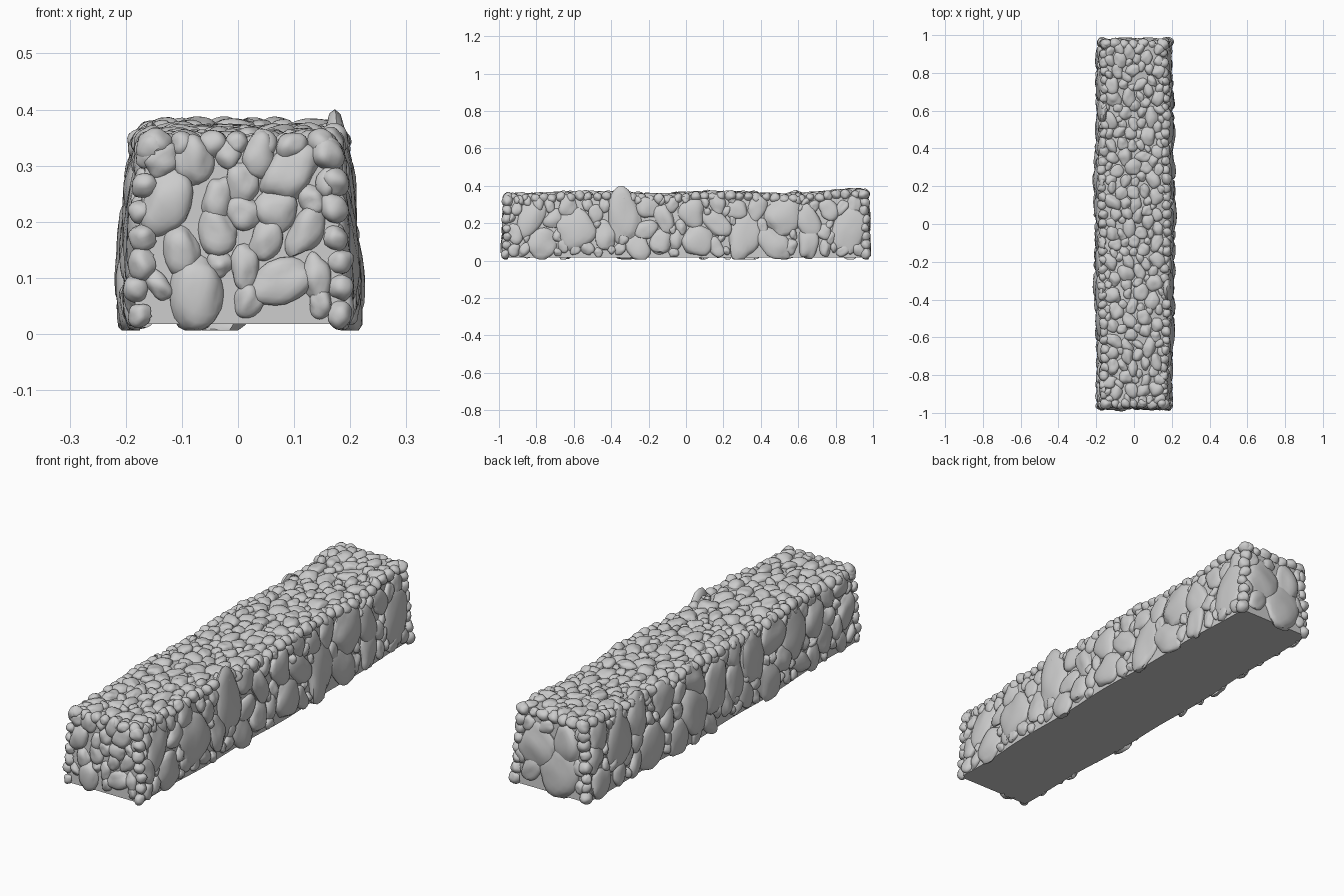
import bpy, bmesh, math, random
from mathutils import Vector, Matrix, noise

if "Cube" in bpy.data.objects:
    bpy.data.objects.remove(bpy.data.objects["Cube"])

random.seed(7)
BASE, END = 0.018, 0.968


def top_z(y):
    return 0.348 + 0.006 * math.sin(y * 9) + 0.012 * max(0, min(1, (y - 0.7) * 8))


def half_width(y, z, side):
    t = z / 0.35
    belly = 0.014 * math.cos(y * 1.5) ** 2 + 0.004 * math.sin(y * 11 + side)
    return 0.182 + (0.006 if side > 0 else 0) - 0.026 * t ** 1.6 + belly


# surface points of each wall face, from two parameters
def on_side(side):
    return lambda y, z: Vector((side * half_width(y, z, side), y, z))


def on_top(x, y):
    return Vector((x, y, top_z(y)))


def on_end(e):
    return lambda x, z: Vector((x, e * (END - 0.012 * z / 0.35), z))


def finish(bm, name, angle=40):
    me = bpy.data.meshes.new(name)
    bm.to_mesh(me)
    bm.free()
    ob = bpy.data.objects.new(name, me)
    bpy.context.collection.objects.link(ob)
    bpy.ops.object.select_all(action='DESELECT')
    ob.select_set(True)
    bpy.context.view_layer.objects.active = ob
    bpy.ops.object.shade_smooth_by_angle(angle=math.radians(angle))
    return ob


# one dome-shaped template stone, back part removed
tmp = bmesh.new()
bmesh.ops.create_icosphere(tmp, subdivisions=3, radius=1)
bmesh.ops.delete(tmp, geom=[v for v in tmp.verts if v.co.z < -0.5], context='VERTS')
tmp.verts.index_update()
T_VERTS = [v.co.copy() for v in tmp.verts]
T_FACES = [[v.index for v in f.verts] for f in tmp.faces]
tmp.free()


def add_stone(bm, pos, normal, a, b, h, spin, lump=0.3):
    seed = Vector((random.uniform(-50, 50), random.uniform(-50, 50), random.uniform(-50, 50)))
    rot = normal.to_track_quat('Z', 'Y').to_matrix() @ Matrix.Rotation(spin, 3, 'Z')
    vs = []
    for c in T_VERTS:
        k = 1 + lump * noise.noise(c * 1.1 + seed)
        z = math.copysign(abs(c.z) ** 0.85, c.z)
        p = pos + rot @ Vector((c.x * a * k, c.y * b * k, z * h * k))
        p.z = max(p.z, 0.006)
        vs.append(bm.verts.new(p))
    for f in T_FACES:
        bm.faces.new([vs[i] for i in f])


def pack(name, surf, normal, u_rng, v_rng, sizes, height):
    """Scatter stones over a face, large ones first, without much overlap."""
    bm, placed = bmesh.new(), []
    for r0, tries, fit in sizes:
        for _ in range(tries):
            r = r0 * random.uniform(0.85, 1.15)
            m = r * 0.75
            u = random.uniform(u_rng[0] + m, u_rng[1] - m)
            v = random.uniform(v_rng[0] + m, v_rng[1] - m)
            if any((u - p[0]) ** 2 + (v - p[1]) ** 2 < (fit * (r + p[2])) ** 2 for p in placed):
                continue
            placed.append((u, v, r))
            asp = random.uniform(1.0, 1.3)
            h = height(r)
            add_stone(bm, surf(u, v) - normal * h * 0.15, normal,
                      r * 1.1 / asp, r * 1.1 * asp, h, random.gauss(0, 0.5))
    return finish(bm, name)


# wall core: tapered section lofted along the length
bm = bmesh.new()
rings, N = [], 40
for i in range(N + 1):
    y = -END + 2 * END * i / N
    zt = top_z(y)
    zs = [BASE + (zt - 0.015 - BASE) * k / 5 for k in range(6)]
    pts = [(half_width(y, z, 1), z) for z in zs]
    pts += [(half_width(y, zt, 1) - 0.02, zt), (-half_width(y, zt, -1) + 0.02, zt)]
    pts += [(-half_width(y, z, -1), z) for z in reversed(zs)]
    rings.append([bm.verts.new((x, y * (1 - 0.012 * z / 0.35), z)) for x, z in pts])
for r, s in zip(rings, rings[1:]):
    n = len(r)
    for k in range(n):
        bm.faces.new((r[k], r[(k + 1) % n], s[(k + 1) % n], s[k]))
bm.faces.new(rings[0])
bm.faces.new(rings[-1])
bmesh.ops.recalc_face_normals(bm, faces=bm.faces)
finish(bm, "wall_core")

# cobbles on the top
pack("top_stones", on_top, Vector((0, 0, 1)), (-0.155, 0.16), (-0.95, 0.95),
     [(0.036, 300, 0.85), (0.028, 1600, 0.8), (0.021, 2500, 0.82)], lambda r: 0.012 + r * 0.35)

# mixed large and small stones on the long sides
SIDE = [(0.1, 12, 0.85), (0.07, 120, 0.82), (0.048, 400, 0.82),
        (0.033, 900, 0.82), (0.022, 1800, 0.85)]
for side, nm in ((1, "right"), (-1, "left")):
    pack(nm + "_side_stones", on_side(side), Vector((side, 0, 0.1)).normalized(),
         (-0.95, 0.95), (0.025, 0.34), SIDE, lambda r: 0.019 + r * 0.09)

# front end has small stones, back end larger ones
pack("front_end_stones", on_end(-1), Vector((0, -1, 0.04)).normalized(), (-0.165, 0.175), (0.03, 0.34),
     [(0.05, 6, 0.85), (0.034, 300, 0.8), (0.025, 600, 0.82)], lambda r: 0.014 + r * 0.3)
pack("back_end_stones", on_end(1), Vector((0, 1, 0.04)).normalized(), (-0.165, 0.175), (0.03, 0.34),
     [(0.08, 30, 0.85), (0.05, 200, 0.82), (0.03, 500, 0.82)], lambda r: 0.017 + r * 0.12)

# round pebbles along the rims and corners
bm = bmesh.new()


def pebble_row(path, normal, length, step=0.047):
    n = round(length / step)
    for i in range(n + 1):
        r = random.uniform(0.021, 0.028)
        jit = Vector([random.uniform(-0.005, 0.005) for _ in range(3)])
        add_stone(bm, path(i / n) + jit, normal.normalized(),
                  r, r * random.uniform(0.95, 1.2), r, random.uniform(0, 6), 0.2)


for s in (-1, 1):
    pebble_row(lambda t: Vector((s * (half_width(1.9 * t - 0.95, 0.34, s) - 0.006), 1.9 * t - 0.95,
                                 top_z(1.9 * t - 0.95) - 0.012)), Vector((s, 0, 1)), 1.9)
    pebble_row(lambda t: Vector((0.29 * t - 0.145, s * 0.952, top_z(s) - 0.008)),
               Vector((0, s, 1)), 0.29)
    for e in (-1, 1):
        pebble_row(lambda t: Vector((s * (half_width(e, 0.3 * t, s) - 0.006), e * (0.962 - 0.01 * t),
                                     0.035 + 0.28 * t)), Vector((s, e, 0)), 0.28)
finish(bm, "edge_pebbles")
